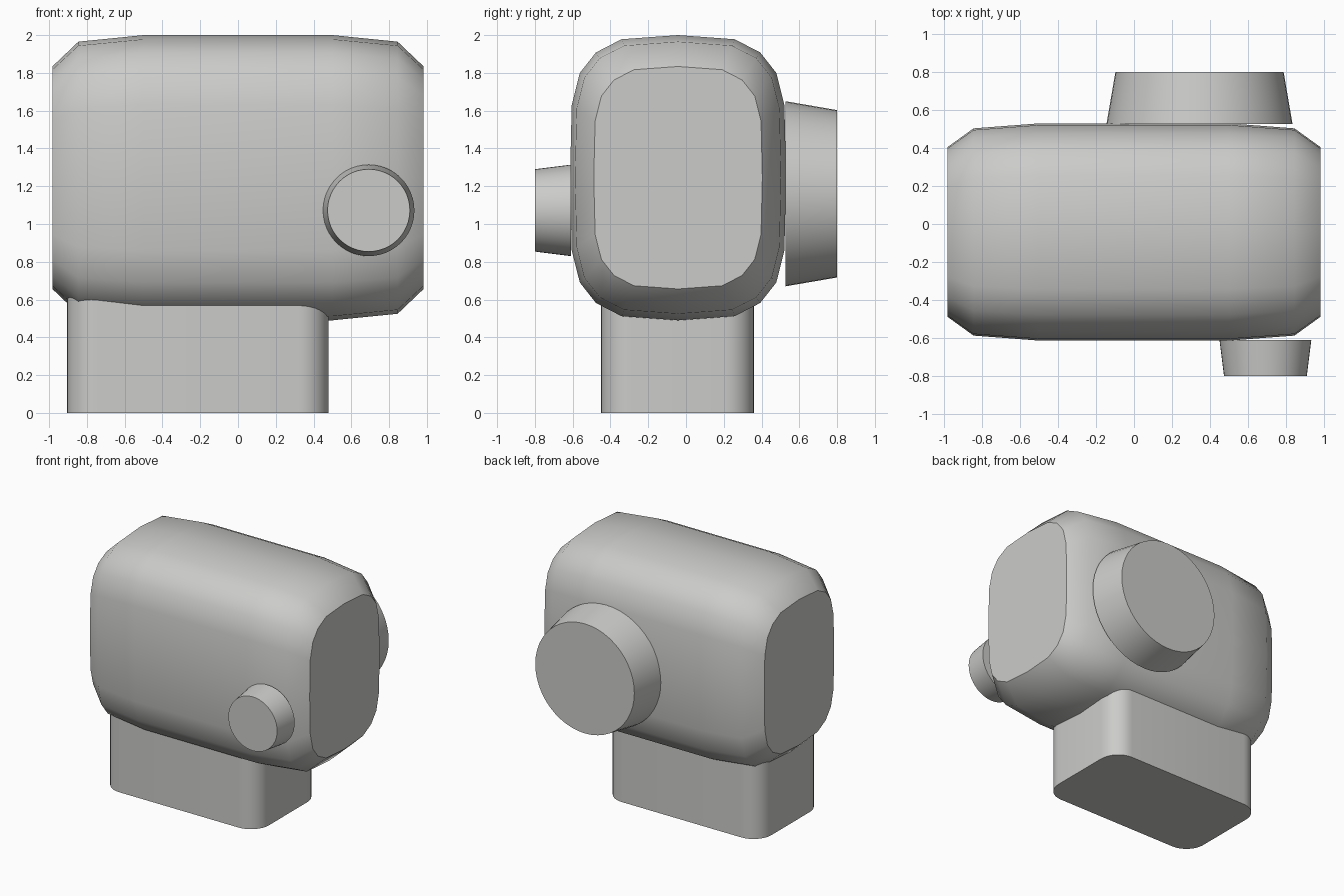
import bpy, bmesh, math
from mathutils import Matrix

if "Cube" in bpy.data.objects:
    bpy.data.objects.remove(bpy.data.objects["Cube"])

grey = bpy.data.materials.new("warm_grey")
grey.diffuse_color = (0.6, 0.6, 0.585, 1)
grey.use_nodes = True
grey.node_tree.nodes["Principled BSDF"].inputs["Base Color"].default_value = grey.diffuse_color


def finish(bm, name, angle=42):
    bmesh.ops.recalc_face_normals(bm, faces=bm.faces)
    mesh = bpy.data.meshes.new(name)
    bm.to_mesh(mesh)
    bm.free()
    obj = bpy.data.objects.new(name, mesh)
    bpy.context.collection.objects.link(obj)
    mesh.materials.append(grey)
    bpy.ops.object.select_all(action='DESELECT')
    obj.select_set(True)
    bpy.context.view_layer.objects.active = obj
    bpy.ops.object.shade_smooth_by_angle(angle=math.radians(angle))
    return obj


def loft(name, rings):
    """Skin matching rings of points and cap both ends."""
    bm = bmesh.new()
    loops = [[bm.verts.new(p) for p in ring] for ring in rings]
    n = len(loops[0])
    for a, b in zip(loops, loops[1:]):
        for i in range(n):
            j = (i + 1) % n
            bm.faces.new((a[i], a[j], b[j], b[i]))
    bm.faces.new(loops[0])
    bm.faces.new(loops[-1])
    return finish(bm, name)


# Body: rounded cross-section, shrinking toward both ends
quarter = [(0, .755), (.30, .733), (.435, .663), (.52, .555), (.563, .385), (.572, 0)]
right = quarter + [(y, -z) for y, z in quarter[-2::-1]]
section = right + [(-y, z) for y, z in right[-2:0:-1]]
stations = [(-.983, .78), (-.845, .954), (-.5, 1), (.5, 1), (.845, .954), (.983, .78)]
loft("body", [[(x, -.042 + y * s, 1.245 + z * s) for y, z in section]
              for x, s in stations])

# Base: upright block with rounded vertical corners
x0, x1, y0, y1, r, steps = -.905, .48, -.45, .36, .16, 8
outline = []
for k, (cx, cy) in enumerate([(x1 - r, y1 - r), (x0 + r, y1 - r),
                              (x0 + r, y0 + r), (x1 - r, y0 + r)]):
    for i in range(steps + 1):
        a = math.pi / 2 * (k + i / steps)
        outline.append((cx + r * math.cos(a), cy + r * math.sin(a)))
loft("base", [[(x, y, z) for x, y in outline] for z in (0, .9)])


# Tapered round knobs on the front and back
def knob(name, x, z, y_in, y_out, r_in, r_out, sides=48):
    rings = []
    for y, rad in ((y_in, r_in), (y_out, r_out)):
        rings.append([(x + rad * math.cos(math.tau * i / sides), y,
                       z + rad * math.sin(math.tau * i / sides)) for i in range(sides)])
    return loft(name, rings)


knob("back_dial", .345, 1.16, .526, .8, .49, .443)
knob("front_dial", .692, 1.072, -.61, -.8, .242, .218)
